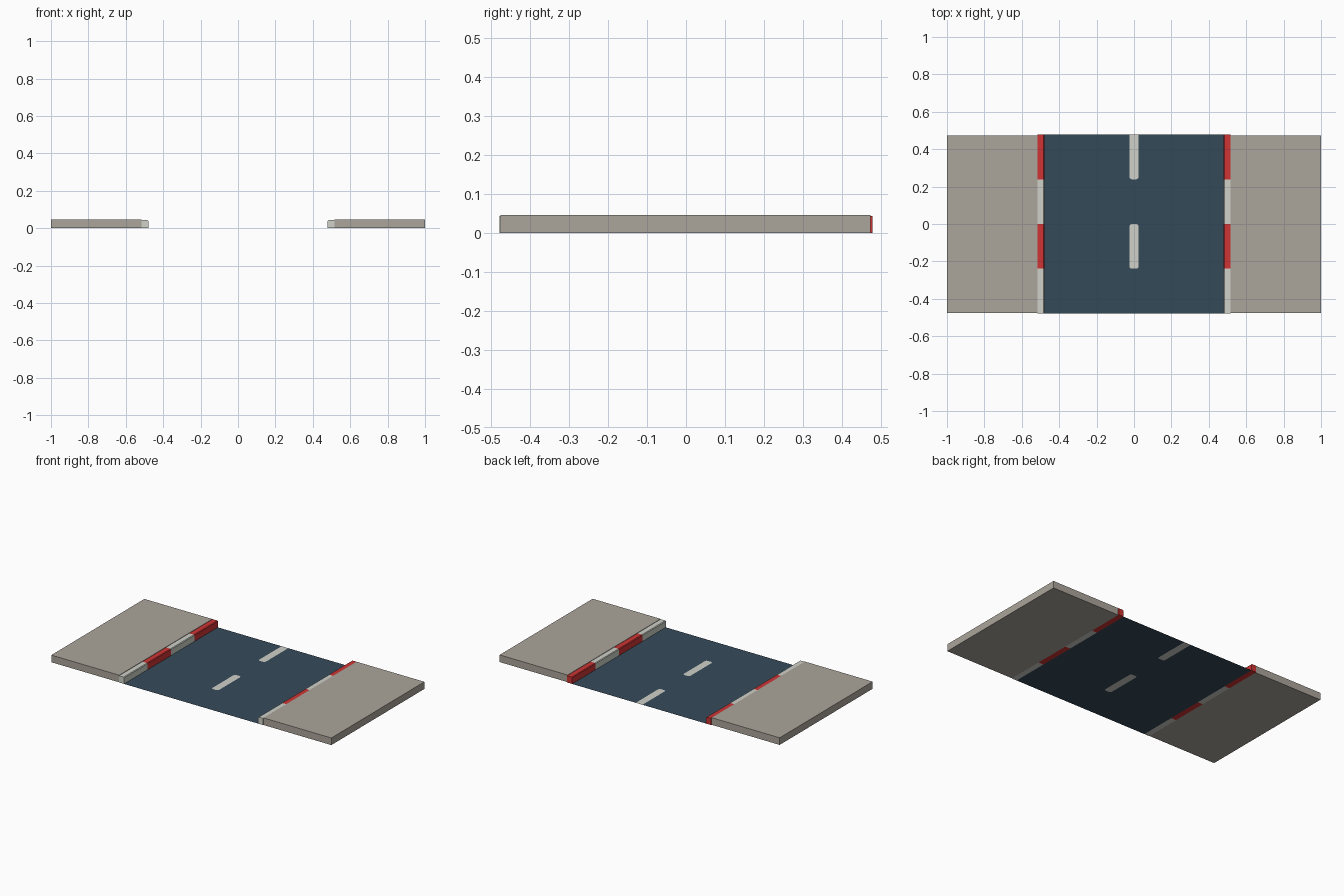
import bpy, bmesh, math

if "Cube" in bpy.data.objects:
    bpy.data.objects.remove(bpy.data.objects["Cube"])

HALF = 0.478          # half length of the road along y
EDGE = 0.479          # half width of the carriageway
CURB_OUT = 0.515      # outer side of the curb
SEG = HALF / 2        # length of one painted curb stretch / lane dash


def material(name, rgb):
    m = bpy.data.materials.new(name)
    m.diffuse_color = (*rgb, 1)
    m.use_nodes = True
    m.node_tree.nodes["Principled BSDF"].inputs["Base Color"].default_value = m.diffuse_color
    return m


paving = material("paving_grey", (0.41, 0.375, 0.325))
asphalt = material("asphalt_blue", (0.036, 0.068, 0.102))
red = material("curb_red", (0.62, 0.034, 0.034))
white = material("paint_white", (0.62, 0.64, 0.58))


def finish(name, bm, mats, mirror=False):
    bmesh.ops.recalc_face_normals(bm, faces=bm.faces)
    mesh = bpy.data.meshes.new(name)
    bm.to_mesh(mesh)
    bm.free()
    for m in mats:
        mesh.materials.append(m)
    ob = bpy.data.objects.new(name, mesh)
    bpy.context.collection.objects.link(ob)
    if mirror:
        ob.modifiers.new("mirror", 'MIRROR').use_axis[0] = True
    return ob


def extrude_profile(bm, profile, ys):
    """Sweep an xz profile through the given y stations and cap both ends."""
    rings = [[bm.verts.new((x, y, z)) for x, z in profile] for y in ys]
    n = len(profile)
    for a, b in zip(rings, rings[1:]):
        for i in range(n):
            j = (i + 1) % n
            bm.faces.new((a[i], a[j], b[j], b[i]))
    bm.faces.new(rings[0])
    bm.faces.new(rings[-1])


def corner(cx, cy, r, start):
    """Quarter-circle points, counter-clockwise from the start angle."""
    return [(cx + r * math.cos(math.radians(start + 22.5 * i)),
             cy + r * math.sin(math.radians(start + 22.5 * i))) for i in range(5)]


# Lane dash outlines: one whole, one cut off by the end of the tile
W, R = 0.024, 0.013
whole_dash = (corner(-W + R, -SEG + R, R, 180) + corner(W - R, -SEG + R, R, 270)
              + corner(W - R, -R, R, 0) + corner(-W + R, -R, R, 90))
cut_dash = (corner(-W + R, SEG + R, R, 180) + corner(W - R, SEG + R, R, 270)
            + [(W, HALF), (-W, HALF)])

# Road surface: flat sheet with the dashes cut out of it
bm = bmesh.new()
start = cut_dash[-1:] + cut_dash[:-1]      # notch, from left edge round to right
outline = [(-EDGE, HALF), (-EDGE, -HALF), (EDGE, -HALF), (EDGE, HALF)] + start[::-1]
outline = outline[:4] + [(W, HALF)] + cut_dash[:-2][::-1] + [(-W, HALF)]
edges = []
for loop in (outline, whole_dash):
    vs = [bm.verts.new((x, y, 0)) for x, y in loop]
    edges += [bm.edges.new((vs[i - 1], vs[i])) for i in range(len(vs))]
bmesh.ops.triangle_fill(bm, edges=edges, use_beauty=True, normal=(0, 0, 1))
for f in bm.faces:
    f.normal_update()
    if f.normal.z < 0:
        f.normal_flip()
mesh_faces = len(bm.faces)
road = finish("road_surface", bm, [asphalt])
if road.data.polygons[0].normal.z < 0:
    road.data.flip_normals()

# Lane dashes filling the cut-outs
for name, loop in (("lane_dash_middle", whole_dash), ("lane_dash_end", cut_dash)):
    bm = bmesh.new()
    bm.faces.new([bm.verts.new((x, y, 0)) for x, y in loop])
    dash = finish(name, bm, [white])
    if dash.data.polygons[0].normal.z < 0:
        dash.data.flip_normals()

# Curbs: chamfered on the road side, alternating white and red along y
bm = bmesh.new()
extrude_profile(bm, [(EDGE, 0), (CURB_OUT, 0), (CURB_OUT, 0.043),
                     (EDGE + 0.004, 0.043), (EDGE, 0.039)],
                [-HALF + SEG * i for i in range(5)])
for f in bm.faces:
    y = f.calc_center_median().y
    f.material_index = min(3, max(0, int((y + HALF) / SEG))) % 2
finish("curbs", bm, [white, red], mirror=True)

# Pavements: raised slabs outside the curbs
bm = bmesh.new()
extrude_profile(bm, [(CURB_OUT, 0), (1, 0), (1, 0.046), (CURB_OUT, 0.046)],
                [-0.476, 0.473])
finish("pavements", bm, [paving], mirror=True)
